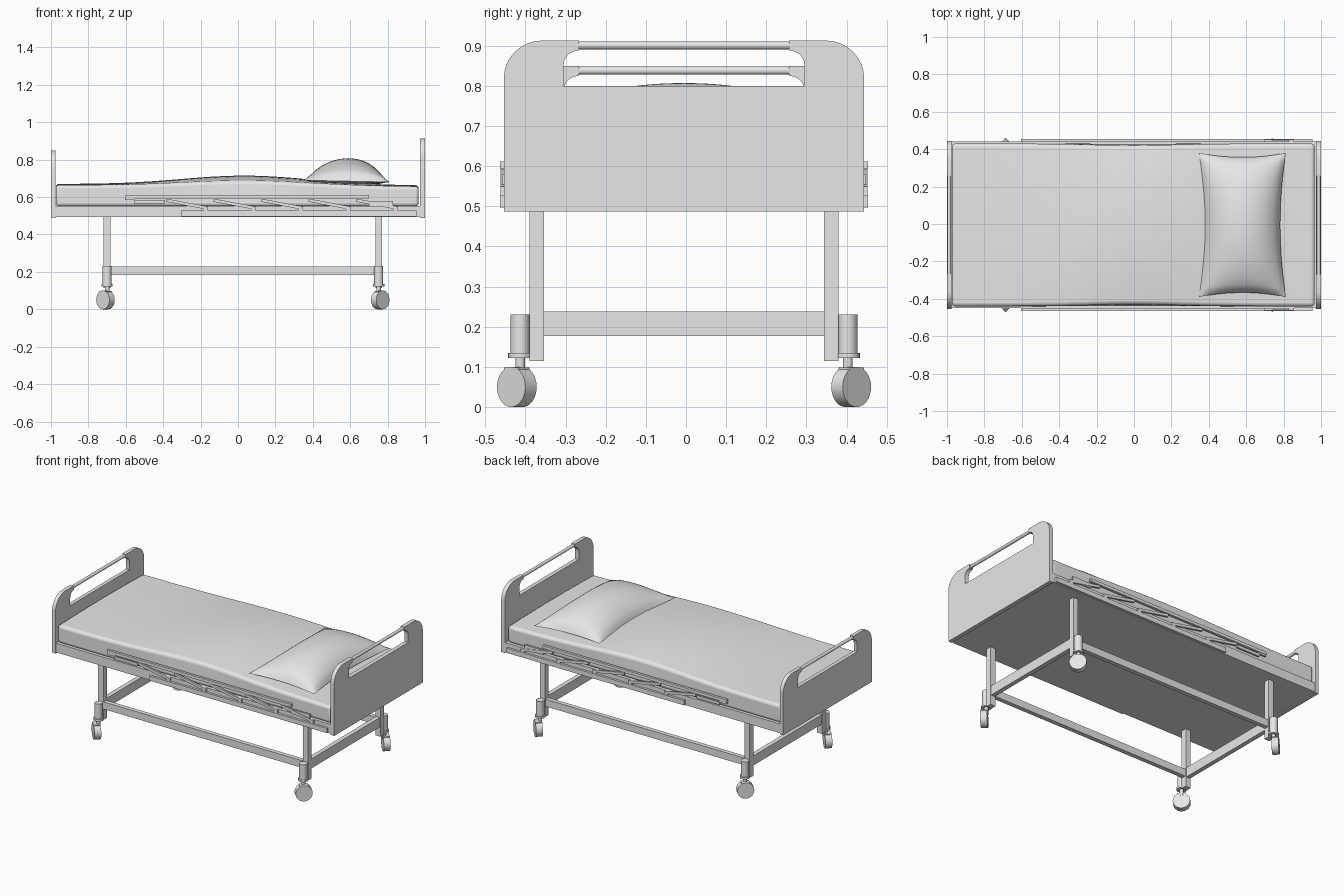
import bpy, bmesh, math
from mathutils import Matrix, Vector

cube = bpy.data.objects.get("Cube")
if cube:
    bpy.data.objects.remove(cube, do_unlink=True)

GREY = (0.8, 0.8, 0.8, 1)
mat = bpy.data.materials.new("light grey")
mat.use_nodes = True
mat.diffuse_color = GREY
mat.node_tree.nodes["Principled BSDF"].inputs["Base Color"].default_value = GREY
CY = -0.005  # middle of the bed across its width


def finish(name, bm, smooth=None):
    bmesh.ops.recalc_face_normals(bm, faces=bm.faces)
    me = bpy.data.meshes.new(name)
    bm.to_mesh(me)
    bm.free()
    me.materials.append(mat)
    ob = bpy.data.objects.new(name, me)
    bpy.context.collection.objects.link(ob)
    if smooth:
        bpy.ops.object.select_all(action='DESELECT')
        ob.select_set(True)
        bpy.context.view_layer.objects.active = ob
        bpy.ops.object.shade_smooth_by_angle(angle=math.radians(smooth))
    return ob


def add_box(bm, x, y, z):
    size = Vector((x[1] - x[0], y[1] - y[0], z[1] - z[0]))
    mid = Vector((x[0] + x[1], y[0] + y[1], z[0] + z[1])) / 2
    bmesh.ops.create_cube(bm, size=1, matrix=Matrix.Translation(mid) @ Matrix.Diagonal(size).to_4x4())


def box(name, x, y, z):
    bm = bmesh.new()
    add_box(bm, x, y, z)
    return finish(name, bm)


def add_rod(bm, a, b, r, sides=24):
    a, b = Vector(a), Vector(b)
    turn = (b - a).to_track_quat('Z', 'Y').to_matrix().to_4x4()
    bmesh.ops.create_cone(bm, cap_ends=True, segments=sides, radius1=r, radius2=r,
                          depth=(b - a).length, matrix=Matrix.Translation((a + b) / 2) @ turn)


def prism(bm, pts, axis_vec):
    f = bm.faces.new([bm.verts.new(p) for p in pts])
    ext = bmesh.ops.extrude_face_region(bm, geom=[f])["geom"]
    bmesh.ops.translate(bm, vec=axis_vec, verts=[v for v in ext if isinstance(v, bmesh.types.BMVert)])


# End boards with rounded shoulders, an open notch and a grab rail
def end_board(name, x0, x1, top):
    half = [(0.449, 0.487)]
    for i in range(9):
        a = math.pi / 2 * i / 8
        half.append((0.354 + 0.095 * math.cos(a), top - 0.095 + 0.095 * math.sin(a)))
    half += [(0.262, top), (0.262, top - 0.025)]
    for i in range(7):
        a = math.pi / 2 * (1 - i / 6)
        half.append((0.262 + 0.038 * math.cos(a), top - 0.06 + 0.035 * math.sin(a)))
    half.append((0.3, top - 0.113))
    outline = half + [(-y, z) for y, z in reversed(half)]
    bm = bmesh.new()
    prism(bm, [(x0, y + CY, z) for y, z in outline], (x1 - x0, 0, 0))
    finish(name, bm, 30)
    bm = bmesh.new()
    xm = (x0 + x1) / 2
    add_rod(bm, (xm, CY - 0.265, top - 0.012), (xm, CY + 0.265, top - 0.012), 0.01)
    finish(name + "_grab_rail", bm, 40)


end_board("headboard", 0.974, 1.0, 0.913)
end_board("footboard", -1.0, -0.976, 0.85)

# Bed deck
box("bed_deck", (-0.976, 0.974), (CY - 0.445, CY + 0.445), (0.493, 0.552))

# Mattress with a gently crowned, slightly uneven top
bm = bmesh.new()
bmesh.ops.create_grid(bm, x_segments=32, y_segments=16, size=1)
ext = bmesh.ops.extrude_face_region(bm, geom=bm.faces[:])["geom"]
top = {v for v in ext if isinstance(v, bmesh.types.BMVert)}
for v in bm.verts:
    u, w = v.co.x, v.co.y
    swell = math.exp(-((u - 0.05) / 0.5) ** 2)
    waist = 1 - 0.025 * math.exp(-(u / 0.35) ** 2) * (v in top)
    z = 0.55
    if v in top:
        z = 0.66 + 0.049 * swell * (0.55 + 0.45 * (1 - w * w)) + 0.006 * (1 - w * w) - 0.004 * u
    v.co = (u * 0.97 - 0.004, CY + w * 0.435 * waist, z)
mattress = finish("mattress", bm, 60)
bev = mattress.modifiers.new("soft_edges", 'BEVEL')
bev.width = 0.018
bev.segments = 4
bev.limit_method = 'ANGLE'
bev.angle_limit = math.radians(50)

# Pillow with pinched corners
bm = bmesh.new()
for side in (1, -1):
    grid = bmesh.ops.create_grid(bm, x_segments=28, y_segments=36, size=1)
    for v in grid["verts"]:
        u, w = v.co.x, v.co.y
        puff = max(0, 1 - u * u) ** 0.65 * max(0, 1 - w * w) ** 0.5
        seam = 0.685 - 0.005 * u
        z = seam + (0.122 * puff * (1 + 0.1 * u) if side > 0 else -0.025 * puff)
        v.co = (0.58 + 0.232 * u * (1 - 0.13 * (1 - w * w)),
                CY + 0.385 * w * (1 - 0.06 * (1 - u * u)), z)
bmesh.ops.remove_doubles(bm, verts=bm.verts, dist=0.0005)
finish("pillow", bm, 70)

# Folded side rails: top bar, bottom bar, hook and slanted struts
for side, label in ((-1, "right"), (1, "left")):
    def span(inner, outer):
        return sorted((CY + side * inner, CY + side * outer))

    box(label + "_rail_top_bar", (-0.605, 0.7), span(0.443, 0.459), (0.593, 0.612))
    box(label + "_rail_bottom_bar", (-0.305, 0.955), span(0.443, 0.459), (0.497, 0.527))
    bm = bmesh.new()
    add_box(bm, (-0.605, -0.55), span(0.445, 0.456), (0.583, 0.594))
    add_box(bm, (-0.555, -0.39), span(0.445, 0.456), (0.565, 0.583))
    finish(label + "_rail_hook", bm)
    bm = bmesh.new()
    y0, y1 = span(0.445, 0.457)
    for i in range(5):
        x = -0.385 + 0.254 * i
        pts = [(x, 0.592), (x, 0.575), (x + 0.21, 0.535), (x + 0.225, 0.535), (x + 0.225, 0.549)]
        prism(bm, [(px, y0, pz) for px, pz in pts], (0, y1 - y0, 0))
        add_box(bm, (x + 0.2, x + 0.225), (y0, y1), (0.525, 0.54))
    finish(label + "_rail_struts", bm)
    box(label + "_rail_latch", (0.7, 0.83), span(0.443, 0.454), (0.55, 0.58))

# Legs and casters
LEGS = {"foot": -0.7, "head": 0.752}
for end, x in LEGS.items():
    for side, label in ((-1, "right"), (1, "left")):
        name = end + "_" + label
        y = CY + side * 0.367
        box(name + "_leg", (x - 0.018, x + 0.018), (y - 0.018, y + 0.018), (0.115, 0.495))
        cy = CY + side * 0.408
        bm = bmesh.new()
        for r, z0, z1 in ((0.024, 0.13, 0.231), (0.03, 0.122, 0.135), (0.012, 0.08, 0.125)):
            add_rod(bm, (x, cy, z0), (x, cy, z1), r)
        finish(name + "_caster_socket", bm, 40)
        # The wheel axle points away from the bed centre
        axle = Vector((math.copysign(1, x), side, 0)).normalized()
        roll = Vector((-axle.y, axle.x, 0))
        hub = Vector((x, cy, 0.05)) + axle * 0.012
        bm = bmesh.new()
        add_rod(bm, hub - axle * 0.02, hub + axle * 0.02, 0.05, 32)
        m = Matrix((roll, axle, Vector((0, 0, 1)))).transposed().to_4x4()
        m.translation = hub + Vector((0, 0, 0.035))
        bmesh.ops.create_cube(bm, size=1, matrix=m @ Matrix.Diagonal((0.05, 0.04, 0.028, 1)))
        finish(name + "_caster_wheel", bm, 40)

# Lower beams joining the legs
for end, x in LEGS.items():
    box(end + "_cross_beam", (x - 0.014, x + 0.014), (CY - 0.35, CY + 0.35), (0.177, 0.238))
for side, label in ((-1, "right"), (1, "left")):
    y = CY + side * 0.367
    box(label + "_long_beam", (LEGS["foot"] + 0.017, LEGS["head"] - 0.017),
        (y - 0.014, y + 0.014), (0.183, 0.229))
